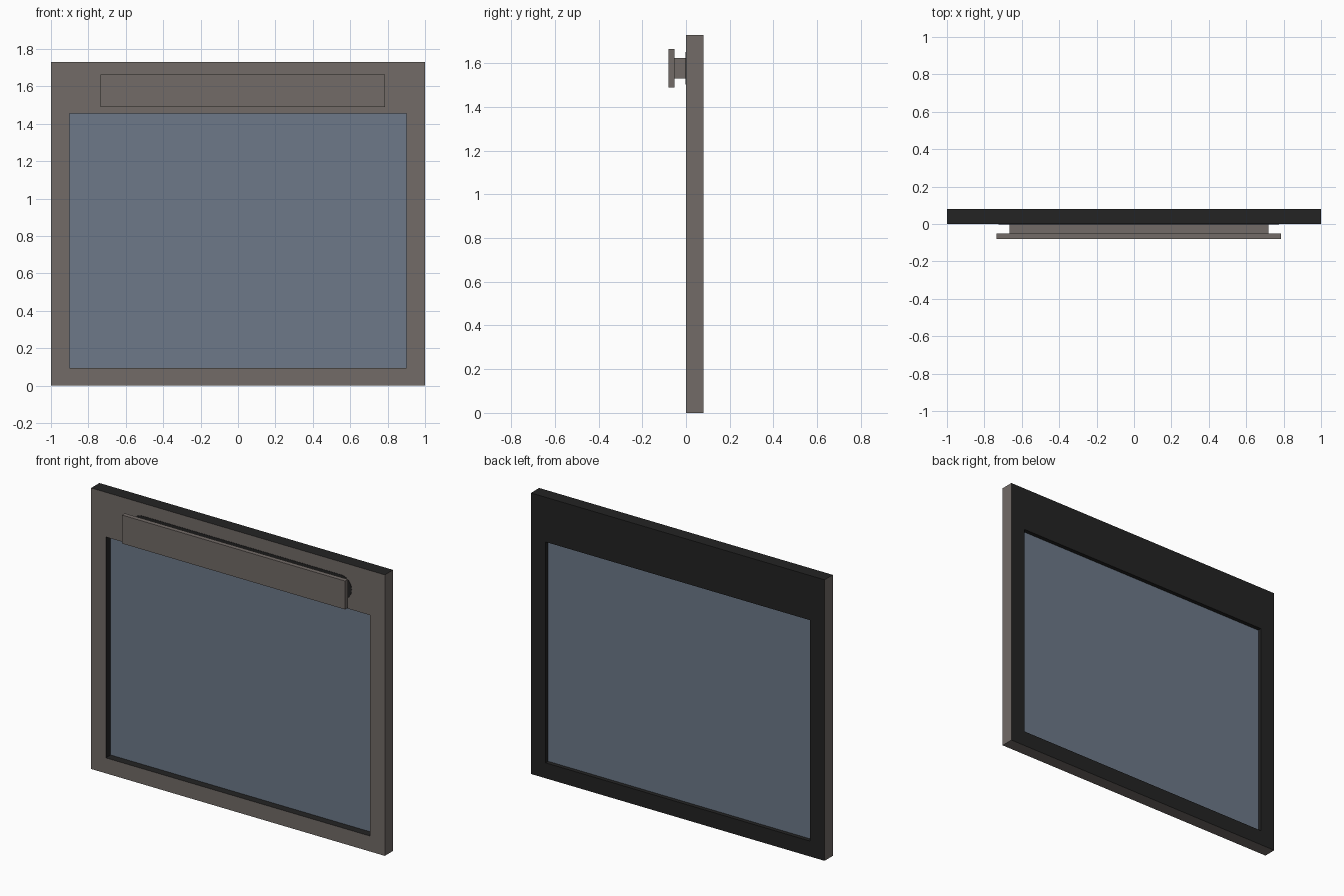
import bpy, bmesh, math

if "Cube" in bpy.data.objects:
    bpy.data.objects.remove(bpy.data.objects["Cube"])


def material(name, hex_rgb):
    def lin(c):
        c /= 255
        return c / 12.92 if c <= 0.04045 else ((c + 0.055) / 1.055) ** 2.4
    m = bpy.data.materials.new(name)
    m.diffuse_color = (*[lin(c) for c in hex_rgb], 1)
    m.use_nodes = True
    m.node_tree.nodes["Principled BSDF"].inputs["Base Color"].default_value = m.diffuse_color
    return m


GREY = material("warm grey", (114, 107, 103))
BLACK = material("soft black", (35, 35, 35))
GLASS = material("blue grey glass", (109, 121, 137))


def make_object(name, bm, mats):
    bmesh.ops.recalc_face_normals(bm, faces=bm.faces)
    me = bpy.data.meshes.new(name)
    bm.to_mesh(me)
    bm.free()
    for m in mats:
        me.materials.append(m)
    ob = bpy.data.objects.new(name, me)
    bpy.context.collection.objects.link(ob)
    return ob


def prism(name, outline, y0, y1, mat):
    """Extrude an x-z outline from y0 to y1."""
    bm = bmesh.new()
    a = [bm.verts.new((x, y0, z)) for x, z in outline]
    b = [bm.verts.new((x, y1, z)) for x, z in outline]
    bm.faces.new(a)
    bm.faces.new(b[::-1])
    n = len(a)
    for i in range(n):
        j = (i + 1) % n
        bm.faces.new((a[i], a[j], b[j], b[i]))
    return make_object(name, bm, [mat])


def rect(x0, x1, z0, z1):
    return [(x0, z0), (x1, z0), (x1, z1), (x0, z1)]


# Frame: rectangular ring, grey front, sides and underside, black elsewhere
H = 1.73
OPENING = rect(-0.9, 0.9, 0.095, 1.455)
bm = bmesh.new()
outer, inner = ([[bm.verts.new((x, y, z)) for x, z in pts] for y in (0, 0.08)]
                for pts in (rect(-1, 1, 0, H), OPENING))
for i in range(4):
    j = (i + 1) % 4
    front = bm.faces.new((outer[0][i], outer[0][j], inner[0][j], inner[0][i]))
    back = bm.faces.new((outer[1][i], outer[1][j], inner[1][j], inner[1][i]))
    side = bm.faces.new((outer[0][i], outer[0][j], outer[1][j], outer[1][i]))
    reveal = bm.faces.new((inner[0][i], inner[0][j], inner[1][j], inner[1][i]))
    back.material_index = reveal.material_index = 1
    side.material_index = 1 if side.calc_center_median().z > H - 0.01 else 0
make_object("frame", bm, [GREY, BLACK])

# Glass pane set back in the opening
prism("glass_pane", OPENING, 0.047, 0.055, GLASS)

# Dark rounded slot behind the handle
CX, CZ, R, HALF = 0.025, 1.577, 0.075, 0.675
slot = []
for k in range(26):
    side = 1 if k < 13 else -1
    a = math.radians(-90 + 15 * (k if k < 13 else k - 1))
    slot.append((CX + side * HALF + R * math.cos(a), CZ + R * math.sin(a)))
prism("handle_slot", slot, -0.002, 0.002, BLACK)

# Handle: neck and grip plate
prism("handle_neck", rect(-0.665, 0.72, 1.53, 1.625), -0.052, 0, GREY)
prism("handle_grip", rect(-0.735, 0.785, 1.49, 1.665), -0.08, -0.052, GREY)
